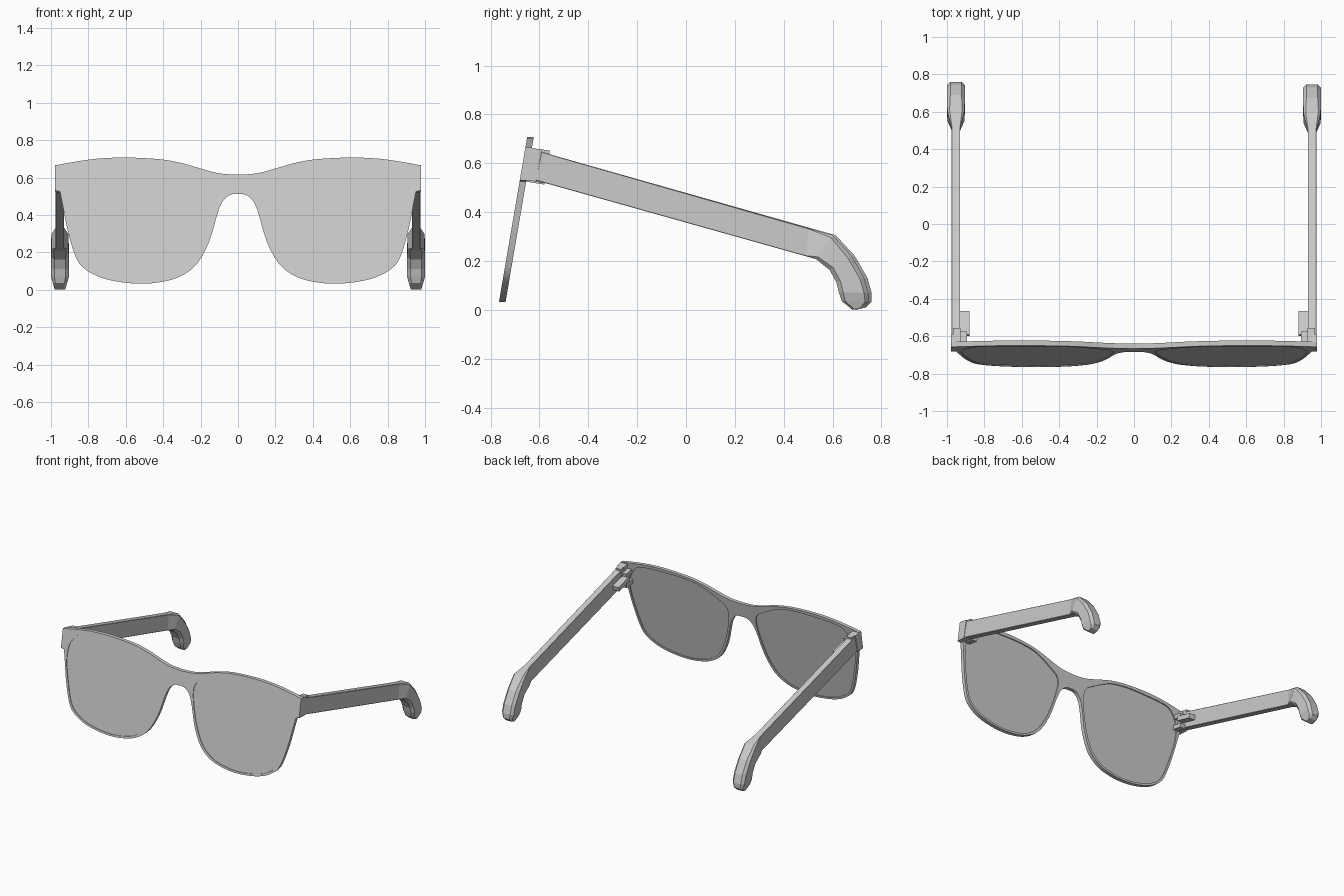
import bpy, bmesh
from mathutils import Vector

if "Cube" in bpy.data.objects:
    bpy.data.objects.remove(bpy.data.objects["Cube"])


def finish(name, bm, smooth=False):
    bmesh.ops.remove_doubles(bm, verts=bm.verts, dist=0.0004)
    bmesh.ops.recalc_face_normals(bm, faces=bm.faces)
    me = bpy.data.meshes.new(name)
    bm.to_mesh(me)
    bm.free()
    ob = bpy.data.objects.new(name, me)
    bpy.context.collection.objects.link(ob)
    if smooth:
        bpy.ops.object.select_all(action='DESELECT')
        ob.select_set(True)
        bpy.context.view_layer.objects.active = ob
        bpy.ops.object.shade_smooth_by_angle(angle=0.5)
    return ob


def loft(name, rings):
    bm = bmesh.new()
    loops = [[bm.verts.new(p) for p in r] for r in rings]
    n = len(loops[0])
    for a, b in zip(loops, loops[1:]):
        for i in range(n):
            j = (i + 1) % n
            bm.faces.new((a[i], a[j], b[j], b[i]))
    bm.faces.new(loops[0])
    bm.faces.new(loops[-1])
    return finish(name, bm)


def prism(name, profile, x0, x1):
    return loft(name, [[(x, y, z) for y, z in profile] for x in (x0, x1)])


def spline(pts, closed=False, n=3):
    # Catmull-Rom smoothing of a 2D polyline
    p = [Vector(q) for q in pts]
    p = [p[-1]] + p + p[:2] if closed else [p[0]] + p + [p[-1]]
    out = []
    for a, b, c, d in zip(p, p[1:], p[2:], p[3:]):
        for k in range(n):
            t = k / n
            out.append(0.5 * (2 * b + (c - a) * t + (2 * a - 5 * b + 4 * c - d) * t * t
                              + (3 * b - a - 3 * c + d) * t ** 3))
    return out if closed else out + [p[-2]]


def mirrored(pts):
    return [Vector((-q.x, q.y)) for q in reversed(pts)]


def plate(name, loops, t0, t1):
    # filled outline (with holes) laid on the tilted front plane
    cu = bpy.data.curves.new(name + "_outline", 'CURVE')
    cu.dimensions, cu.fill_mode, cu.extrude = '2D', 'BOTH', 0.5
    for lp in loops:
        s = cu.splines.new('POLY')
        s.points.add(len(lp) - 1)
        for pt, q in zip(s.points, lp):
            pt.co = (q.x, q.y, 0, 1)
        s.use_cyclic_u = True
    tmp = bpy.data.objects.new("outline", cu)
    bpy.context.collection.objects.link(tmp)
    dg = bpy.context.evaluated_depsgraph_get()
    me = bpy.data.meshes.new_from_object(tmp.evaluated_get(dg))
    bm = bmesh.new()
    bm.from_mesh(me)
    bpy.data.objects.remove(tmp)
    for v in bm.verts:
        x, z, k = v.co
        v.co = (x, -0.771 + 0.171 * z + t0 + (t1 - t0) * (k + 0.5), z)
    return finish(name, bm, True)


# front frame outline and lens opening, one half each (x, z)
brow = spline([(0, .615), (.1, .622), (.2, .648), (.3, .677), (.42, .698), (.6, .707),
               (.75, .701), (.88, .683), (.978, .665)])
rim = spline([(.952, .525), (.938, .455), (.91, .315), (.868, .175), (.82, .112),
              (.735, .066), (.63, .041), (.52, .032), (.42, .04), (.315, .068),
              (.22, .137), (.152, .262), (.112, .40), (.085, .468), (.045, .506), (0, .512)])
half = brow + [Vector((.978, .53))] + rim
outline = half + mirrored(half)[1:-1]
lens = spline([(.12, .545), (.12, .44), (.168, .27), (.234, .15), (.322, .082), (.42, .054),
               (.52, .045), (.63, .055), (.73, .08), (.81, .125), (.855, .185), (.895, .32),
               (.922, .455), (.915, .56), (.87, .635), (.80, .673), (.58, .684),
               (.44, .68), (.32, .660), (.19, .597)], True)
plate("front_frame", [outline, lens, mirrored(lens)], 0, .027)
plate("lens_right", [lens], .005, .019)
plate("lens_left", [mirrored(lens)], .005, .019)

# temple arm sections: upper (y, z), lower (y, z), half width, corner chamfer
arm = [((-.59, .646), (-.615, .53), .023, .002),
       ((.515, .333), (.50, .220), .023, .002),
       ((.612, .306), (.545, .207), .046, .012),
       ((.69, .222), (.60, .163), .048, .018),
       ((.742, .132), (.628, .112), .048, .018),
       ((.760, .070), (.638, .072), .048, .018),
       ((.760, .034), (.650, .036), .038, .014),
       ((.735, .010), (.695, .000), .028, .008)]


def arm_ring(s, up, low, hw, c):
    up, low = Vector(up), Vector(low)
    d = (low - up).normalized() * c
    ring = []
    for x, p in ((-hw + c, up), (hw - c, up), (hw, up + d), (hw, low - d),
                 (hw - c, low), (c - hw, low), (-hw, low - d), (-hw, up + d)):
        y = -.6 + (p.x + .6) * (.99 if s > 0 else 1)
        ring.append((s * (.952 + x), y, p.y))
    return ring


for s, side in ((1, "right"), (-1, "left")):
    loft("temple_" + side, [arm_ring(s, *sec) for sec in arm])
    # corner block joining the frame to the arm, with its inner tongue
    prism("endpiece_" + side, [(-.668, .53), (-.645, .666), (-.59, .655), (-.615, .526)],
          s * .924, s * .978)
    prism("hinge_tongue_" + side, [(-.62, .526), (-.60, .658), (-.557, .652), (-.578, .517)],
          s * .927, s * .968)
    # hinge: two frame knuckles around one long arm lug
    for part, z in (("upper", .603), ("lower", .525)):
        prism(f"hinge_knuckle_{part}_{side}",
              [(-.655, z), (-.648, z + .03), (-.575, z + .018), (-.58, z - .012)],
              s * .892, s * .935)
    prism("hinge_lug_" + side, [(-.60, .565), (-.592, .598), (-.465, .565), (-.473, .532)],
          s * .88, s * .935)
